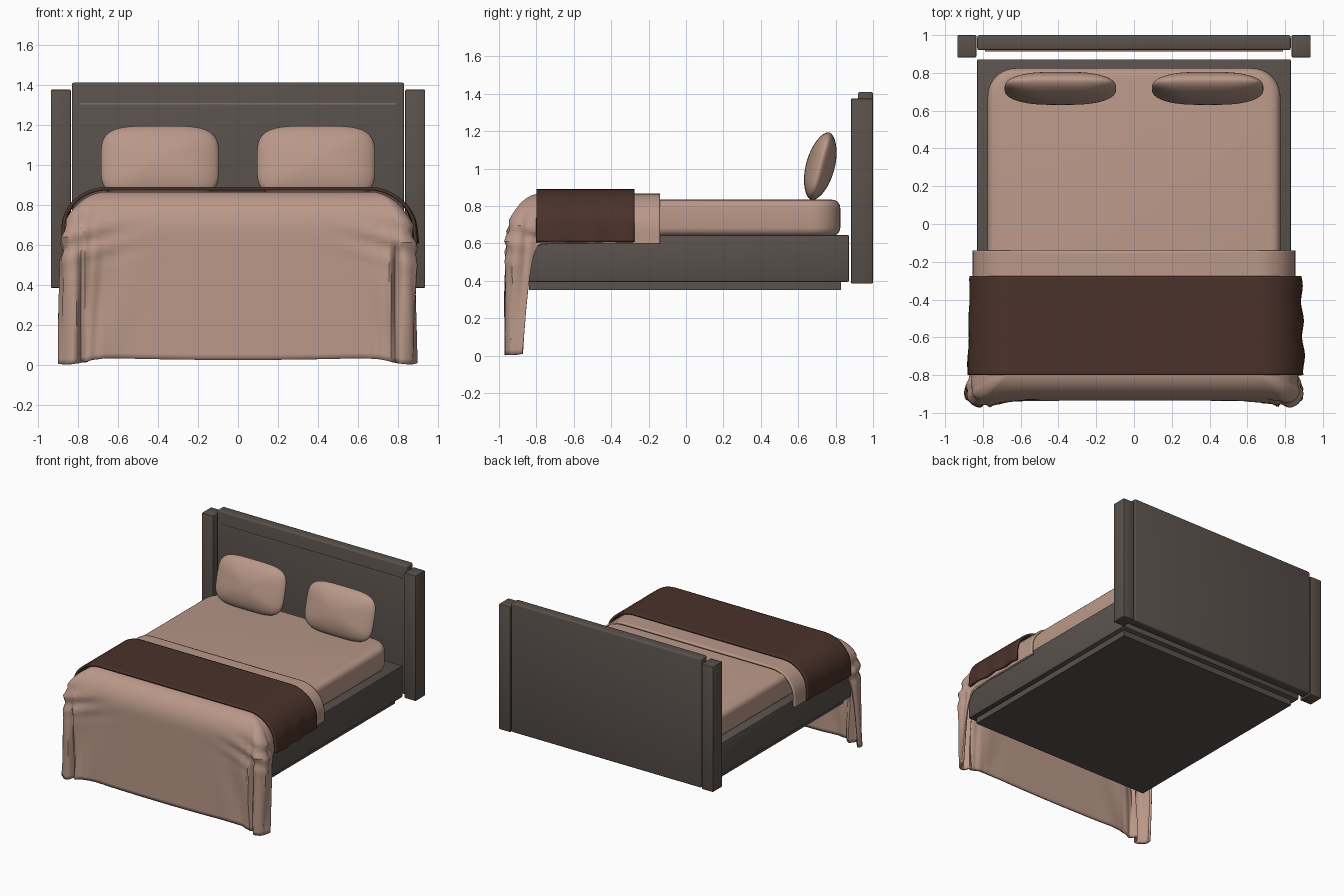
import bpy, bmesh, math
from math import sin, cos, pi, exp

if "Cube" in bpy.data.objects:
    bpy.data.objects.remove(bpy.data.objects["Cube"])


def mat(name, c):
    m = bpy.data.materials.new(name)
    m.diffuse_color = (*c, 1)
    m.use_nodes = True
    m.node_tree.nodes["Principled BSDF"].inputs["Base Color"].default_value = m.diffuse_color
    return m


CHAR = mat("charcoal_fabric", (0.10, 0.083, 0.073))
LINEN = mat("blush_linen", (0.49, 0.315, 0.25))
BROWN = mat("dark_brown_throw", (0.07, 0.032, 0.023))
TRIM = mat("bronze_trim", (0.25, 0.15, 0.11))


def finish(bm, name, m, smooth=True):
    me = bpy.data.meshes.new(name)
    bm.to_mesh(me)
    bm.free()
    me.materials.append(m)
    o = bpy.data.objects.new(name, me)
    bpy.context.collection.objects.link(o)
    if smooth:
        bpy.context.view_layer.objects.active = o
        o.select_set(True)
        bpy.ops.object.shade_smooth_by_angle(angle=math.radians(40))
        o.select_set(False)
    return o


def box(name, x, y, z, m, bevel=0.008, seg=2, corner=0):
    bm = bmesh.new()
    bmesh.ops.create_cube(bm, size=1)
    for v in bm.verts:
        v.co = [a + (b - a) * (c + 0.5) for (a, b), c in zip((x, y, z), v.co)]
    if corner:
        up = [e for e in bm.edges if abs(e.verts[0].co.z - e.verts[1].co.z) > 0.01]
        bmesh.ops.bevel(bm, geom=up, offset=corner, segments=10, profile=0.5, affect='EDGES')
    if bevel:
        sharp = [e for e in bm.edges if e.calc_face_angle(0) > 0.6]
        bmesh.ops.bevel(bm, geom=sharp, offset=bevel, segments=seg, profile=0.5, affect='EDGES')
    return finish(bm, name, m)


def cloth(name, rows, m, thick, cap=False):
    # grid of points (columns x rows) skinned, welded and thickened inward
    bm = bmesh.new()
    g = [[bm.verts.new(p) for p in r] for r in rows]
    for a, b in zip(g, g[1:]):
        for j in range(len(a) - 1):
            bm.faces.new((a[j], b[j], b[j + 1], a[j + 1]))
    if cap:
        bm.faces.new([r[0] for r in reversed(g)])
    bmesh.ops.remove_doubles(bm, verts=bm.verts, dist=0.0005)
    o = finish(bm, name, m)
    s = o.modifiers.new("thickness", 'SOLIDIFY')
    s.thickness = thick
    s.offset = -1
    return o


def clamp(v, a=0.0, b=1.0):
    return max(a, min(b, v))


# headboard
box("headboard_panel", (-0.83, 0.83), (0.92, 1.0), (0.39, 1.41), CHAR, 0.012, 3)
box("headboard_trim", (-0.79, 0.79), (0.914, 0.922), (1.30, 1.308), TRIM, 0)
for side, n in ((-1, "left"), (1, "right")):
    box(n + "_headboard_post", sorted((side * 0.835, side * 0.935)), (0.882, 1.0), (0.385, 1.375), CHAR, 0.006)

# bed base and mattress
box("bed_base", (-0.83, 0.83), (-0.88, 0.872), (0.395, 0.645), CHAR)
box("base_plinth", (-0.79, 0.79), (-0.84, 0.83), (0.35, 0.396), CHAR, 0)
box("mattress", (-0.775, 0.775), (-0.83, 0.825), (0.64, 0.834), LINEN, 0.045, 5, 0.15)


# pillows: flattened balls with a rounded-square outline, leaning back
def se(t):
    return math.copysign(abs(t) ** 0.5, t)


for side, n in ((-1, "left"), (1, "right")):
    bm = bmesh.new()
    bmesh.ops.create_uvsphere(bm, u_segments=56, v_segments=28, radius=1)
    for v in bm.verts:
        c = v.co
        r = math.hypot(c.x, c.y)
        a = math.atan2(c.y, c.x)
        v.co = (0.295 * r * se(cos(a)), -0.077 * math.copysign(abs(c.z) ** 1.15, c.z), 0.187 * r * se(sin(a)))
    bmesh.ops.recalc_face_normals(bm, faces=bm.faces)
    o = finish(bm, n + "_pillow", LINEN)
    o.location = (side * 0.39, 0.718, 1.013)
    o.rotation_euler = (-0.26, 0, 0)

# blanket: outline walks right side, front corner, front, then mirrors
W, F, R = 0.855, -0.935, 0.06
half = [(W, -0.14 - 0.01 * i * 0.735 / 0.74, 1, 0) for i in range(74)]
half += [(W - R + R * cos(i * pi / 24), F + R - R * sin(i * pi / 24), cos(i * pi / 24), -sin(i * pi / 24))
         for i in range(13)]
half += [((W - R) * (1 - i / 80), F, 0, -1) for i in range(1, 81)]
outline = half + [(-x, y, -nx, ny) for x, y, nx, ny in reversed(half[:-1])]

columns = []
for x, y, nx, ny in outline:
    ax, s = abs(x), (1 if x >= 0 else -1)
    w = exp(-((ax - W) ** 2 + (y - F) ** 2) / 0.0144)
    wide = exp(-((ax - W) ** 2 + (y - F) ** 2) / 0.07)
    if y > F + R:
        hem = 0.60 - 0.56 * clamp((-0.76 - y) / 0.11) ** 3
    else:
        hem = 0.025 + 0.015 * (ax / 0.8) ** 2 - 0.04 * w
    ix, iy = clamp(x, -0.65, 0.65), max(y, -0.78)
    prof = [(sin(i * pi / 20), 0.866 - 0.2 * (1 - cos(i * pi / 20))) for i in range(11)]
    prof += [(1, 0.666 + (hem - 0.666) * i / 24) for i in range(1, 25)]
    col = []
    for f, z in prof:
        deep = clamp((0.82 - z) / 0.3)
        out = 0.045 * w * deep
        # gathered folds near the corners, soft waves on the front
        out += 0.010 * w * deep * sin(95 * (ax - y) + 7 * z + s)
        out += 0.013 * wide * sin(55 * z + 16 * (ax + y) + s) * exp(-((z - 0.63) / 0.1) ** 2)
        if ny < -0.5:
            out -= 0.04 * exp(-((ax - 0.785) / 0.014) ** 2) * clamp((0.62 - z) / 0.1)
            out += 0.008 * wide * deep * sin(22 * ax + 9 * z + s)
        px, py = ix + (x - ix) * f + nx * out, iy + (y - iy) * f + ny * out
        col.append((px, max(py, -1.0), max(z, 0.0)))
    columns.append(col)
cloth("blanket", columns, LINEN, 0.018, cap=True)

# dark throw across the foot of the bed
rows = []
for i in range(41):
    y = -0.275 - 0.525 * i / 40
    right = []
    pts = [(0.65 + 0.228 * sin(k * pi / 24), 0.89 - 0.2 * (1 - cos(k * pi / 24))) for k in range(13)]
    pts += [(0.878, 0.69 - 0.083 * k / 5) for k in range(1, 6)]
    left = []
    for x, z in pts:
        d = clamp((0.85 - z) / 0.24)
        t = i / 40
        right.append((x + d * (0.008 + 0.016 * t + 0.006 * sin(34 * y)), y, z))
        left.append((-x + d * (0.012 - 0.016 * t + 0.003 * sin(28 * y)), y, z))
    rows.append(left[::-1] + right)
cloth("throw", rows, BROWN, 0.018)
